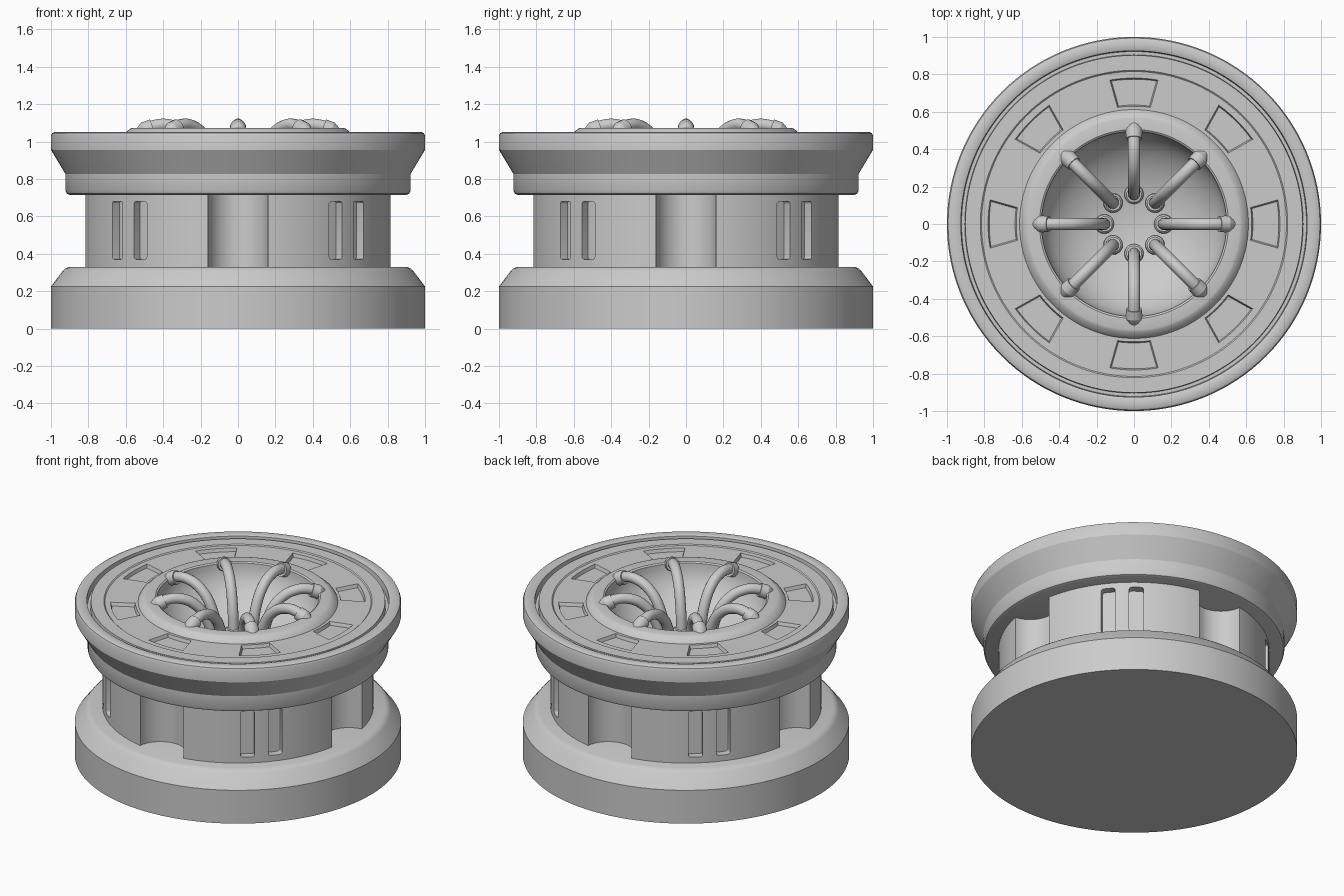
import bpy, bmesh
from math import sin, cos, pi, radians, sqrt
from mathutils import Vector, Matrix

if "Cube" in bpy.data.objects:
    bpy.data.objects.remove(bpy.data.objects["Cube"])

SEG = 128


def finish(name, bm, angle=30):
    bmesh.ops.recalc_face_normals(bm, faces=bm.faces)
    me = bpy.data.meshes.new(name)
    bm.to_mesh(me)
    bm.free()
    ob = bpy.data.objects.new(name, me)
    bpy.context.collection.objects.link(ob)
    smooth(ob, angle)
    return ob


def select(ob):
    bpy.ops.object.select_all(action='DESELECT')
    ob.select_set(True)
    bpy.context.view_layer.objects.active = ob


def smooth(ob, angle=30):
    select(ob)
    bpy.ops.object.shade_smooth_by_angle(angle=radians(angle))


def lathe(name, profile):
    """Solid of revolution; the profile starts and ends on the axis."""
    bm = bmesh.new()
    vs = [bm.verts.new((r, 0, z)) for r, z in profile]
    es = [bm.edges.new(p) for p in zip(vs, vs[1:])]
    bmesh.ops.spin(bm, geom=vs + es, cent=(0, 0, 0), axis=(0, 0, 1),
                   angle=2 * pi, steps=SEG, use_duplicate=False)
    bmesh.ops.remove_doubles(bm, verts=bm.verts, dist=1e-5)
    return finish(name, bm)


def cut(ob, bm):
    cutter = finish("cutter", bm)
    cutter.hide_render = True
    mod = ob.modifiers.new("cut", 'BOOLEAN')
    mod.operation = 'DIFFERENCE'
    mod.solver = 'EXACT'
    mod.object = cutter
    select(ob)
    bpy.ops.object.modifier_apply(modifier=mod.name)
    bpy.data.objects.remove(cutter)
    smooth(ob)


def rod(bm, a, b, ra, rb):
    a, b = Vector(a), Vector(b)
    rot = (b - a).to_track_quat('Z', 'Y').to_matrix().to_4x4()
    bmesh.ops.create_cone(bm, cap_ends=True, segments=24, radius1=ra, radius2=rb,
                          depth=(b - a).length,
                          matrix=Matrix.Translation((a + b) / 2) @ rot)


def ring_copies(ob, n=8):
    for i in range(1, n):
        c = ob.copy()
        c.name = f"{ob.name}_{i + 1}"
        c.rotation_euler.z = 2 * pi * i / n
        bpy.context.collection.objects.link(c)


# Base
lathe("base", [(0, 0), (1, 0), (1, .225), (.935, .31), (.922, .322), (.90, .33), (0, .33)])

# Column with four scallops and four pairs of slots
column = lathe("column", [(0, .325), (.83, .325), (.83, .722), (0, .722)])
bm = bmesh.new()
for k in range(4):
    a = k * pi / 2
    x, y = .83 * cos(a), .83 * sin(a)
    bmesh.ops.create_cone(bm, cap_ends=True, segments=48, radius1=.162, radius2=.162,
                          depth=.6, matrix=Matrix.Translation((x, y, .53)))
    for d in (-6, 6):
        tmp = bmesh.new()
        bmesh.ops.create_cube(tmp, size=1, matrix=Matrix.Diagonal((.10, .088, .31, 1)))
        edges = [e for e in tmp.edges if abs(e.verts[0].co.x - e.verts[1].co.x) > .05]
        bmesh.ops.bevel(tmp, geom=edges, offset=.015, segments=3, affect='EDGES', profile=.5)
        tmp.transform(Matrix.Rotation(a + pi / 4 + radians(d), 4, 'Z')
                      @ Matrix.Translation((.83, 0, .525)))
        me = bpy.data.meshes.new("slot")
        tmp.to_mesh(me)
        tmp.free()
        bm.from_mesh(me)
        bpy.data.meshes.remove(me)
cut(column, bm)

# Head: flared rim, groove, stepped deck, raised lip and bowl
DEPTH, RB = .33, .495
bowl = [(RB * cos(t), 1.065 - DEPTH * sin(t)) for t in [pi / 2 * i / 14 for i in range(15)]]
bowl[-1] = (0, 1.065 - DEPTH)
head = lathe("head", [
    (0, .715), (.90, .715), (.915, .721), (.922, .735), (.922, .825), (1, .955),
    (1, 1.03), (.994, 1.045), (.98, 1.052), (.94, 1.052), (.926, 1.046), (.922, 1.0),
    (.905, 1.0), (.902, 1.04), (.822, 1.04), (.815, 1.034), (.612, 1.034), (.605, 1.045),
    (.578, 1.068), (.565, 1.072), (.505, 1.072)] + bowl)

# Shallow tapered recesses in the deck
bm = bmesh.new()
for k in range(8):
    loops = []
    for z, s in ((1.012, .006), (1.06, -.008)):
        pts = []
        for r, half in ((.63 + s, 8 - s * 90), (.78 - s, 9.5 - s * 90)):
            arc = [k * pi / 4 + radians(half) * (i / 3 - 1) for i in range(7)]
            if r > .7:
                arc.reverse()
            pts += [(r * cos(t), r * sin(t), z) for t in arc]
        loops.append([bm.verts.new(p) for p in pts])
    lo, hi = loops
    bm.faces.new(lo)
    bm.faces.new(hi)
    for i in range(len(lo)):
        j = (i + 1) % len(lo)
        bm.faces.new((lo[i], lo[j], hi[j], hi[i]))
cut(head, bm)

# Arched tubes from the lip down to the bowl floor
path = [(.51, 1.06), (.45, 1.083), (.37, 1.087), (.27, 1.04), (.19, .92), (.155, .745)]
cu = bpy.data.curves.new("tube", 'CURVE')
cu.dimensions = '3D'
cu.bevel_depth = .033
cu.bevel_resolution = 5
cu.resolution_u = 8
sp = cu.splines.new('BEZIER')
sp.bezier_points.add(len(path) - 1)
for p, (r, z) in zip(sp.bezier_points, path):
    p.co = (r, 0, z)
    p.handle_left_type = p.handle_right_type = 'AUTO'
tube = bpy.data.objects.new("tube", cu)
bpy.context.collection.objects.link(tube)
select(tube)
bpy.ops.object.convert(target='MESH')
tube = bpy.context.view_layer.objects.active
smooth(tube, 60)
ring_copies(tube)

# Outer tube fittings on the lip
bm = bmesh.new()
rod(bm, (.455, 0, 1.078), (.50, 0, 1.06), .043, .045)
rod(bm, (.50, 0, 1.06), (.54, 0, 1.044), .045, .022)
ring_copies(finish("outer_fitting", bm, 40))

# Inner tube collars on the bowl floor
bm = bmesh.new()
rod(bm, (.162, 0, .735), (.157, 0, .775), .054, .050)
rod(bm, (.157, 0, .775), (.156, 0, .785), .050, .040)
ring_copies(finish("inner_collar", bm, 40))
